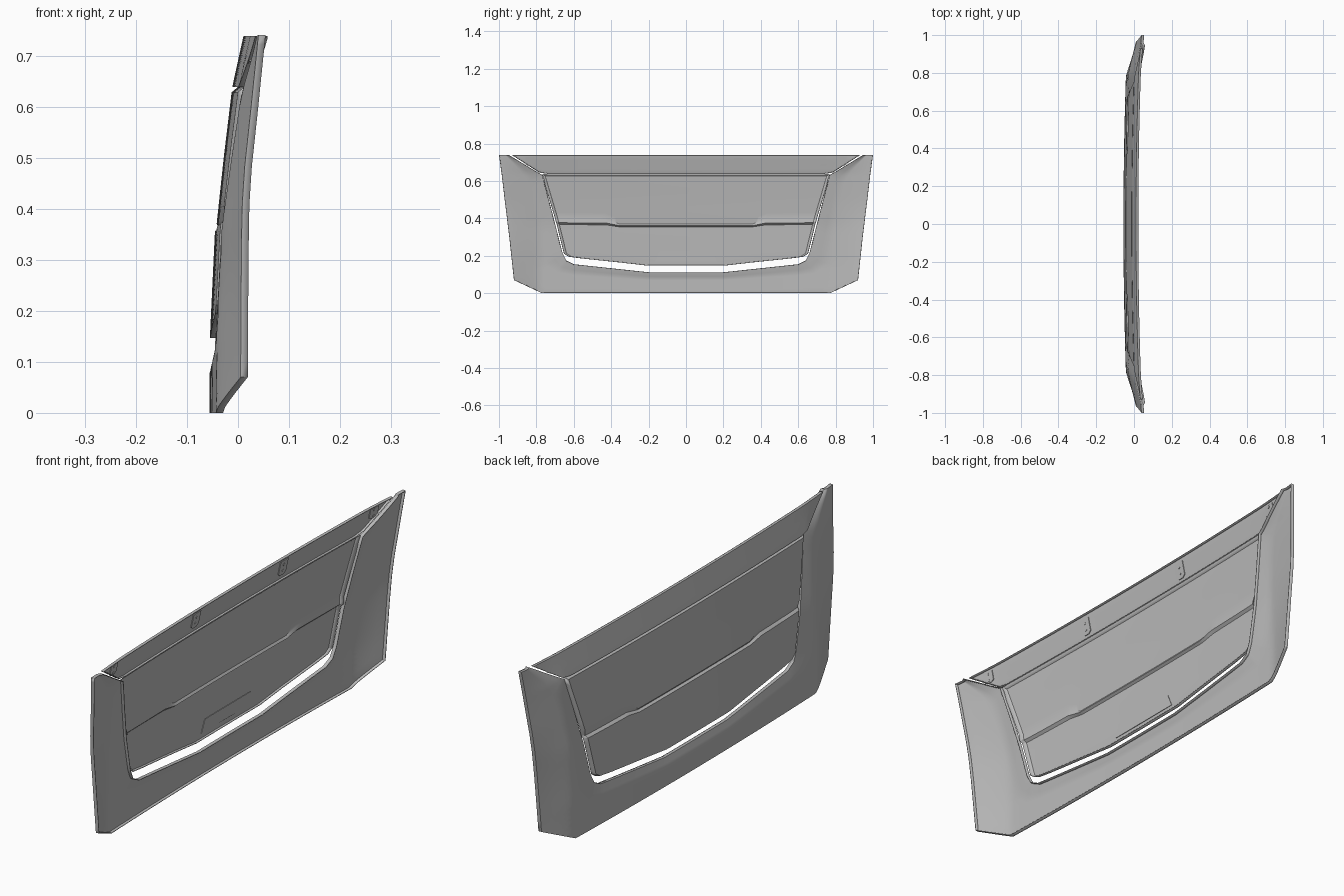
import bpy, bmesh, math
from mathutils import Vector

cube = bpy.data.objects.get("Cube")
if cube:
    bpy.data.objects.remove(cube)


def material(name, rgb):
    m = bpy.data.materials.new(name)
    m.use_nodes = True
    m.diffuse_color = (*rgb, 1)
    m.node_tree.nodes["Principled BSDF"].inputs["Base Color"].default_value = (*rgb, 1)
    return m


GREY = material("panel grey", (0.5, 0.5, 0.5))


def interp(table, v):
    for (a, p), (b, q) in zip(table, table[1:]):
        if v <= b:
            return p + (q - p) * max(0, (v - a) / (b - a))
    return table[-1][1]


# Outer skin: depth along x as a function of width and height
MIDDLE = [(0, -.056), (.15, -.055), (.36, -.045), (.5, -.029), (.64, -.011), (.74, .011)]
EDGE = [(0, .003), (.4, .008), (.48, .013), (.6, .026), (.74, .04)]
BEND = .78


def skin(y, z):
    a = abs(y)
    x = interp(MIDDLE, z) + .013 * min(a / BEND, 1) ** 2
    if a > BEND:
        t = (a - BEND) / (.908 + .125 * z - BEND)
        x += (interp(EDGE, z) - x) * t ** 1.15
    return x


def finish(name, bm, smooth=True):
    me = bpy.data.meshes.new(name)
    bm.to_mesh(me)
    bm.free()
    ob = bpy.data.objects.new(name, me)
    bpy.context.collection.objects.link(ob)
    me.materials.append(GREY)
    if smooth:
        bpy.ops.object.select_all(action='DESELECT')
        ob.select_set(True)
        bpy.context.view_layer.objects.active = ob
        bpy.ops.object.shade_smooth_by_angle(angle=math.radians(35))
    return ob


def mirrored(half, steps):
    """Mirror a half path across the middle and subdivide it."""
    full = [(-y, z) for y, z in reversed(half[1:])] + half
    pts = []
    for (y0, z0), (y1, z1) in zip(full, full[1:]):
        pts += [(y0 + (y1 - y0) * i / steps, z0 + (z1 - z0) * i / steps) for i in range(steps)]
    return pts + [full[-1]]


def skin_panel(name, paths, sinks, rows, flange, steps=6):
    """Loft between paths on the skin, turn the rim inward and thicken."""
    paths = [mirrored(p, steps) for p in paths]
    bm = bmesh.new()
    grid = []
    for k in range(len(paths) - 1):
        for r in range(rows[k] + (k == len(paths) - 2)):
            t = r / rows[k]
            sink = sinks[k] + (sinks[k + 1] - sinks[k]) * t
            line = []
            for (y0, z0), (y1, z1) in zip(paths[k], paths[k + 1]):
                y, z = y0 + (y1 - y0) * t, z0 + (z1 - z0) * t
                line.append(bm.verts.new((skin(y, z) + sink, y, z)))
            grid.append(line)
    for low, high in zip(grid, grid[1:]):
        for i in range(len(low) - 1):
            bm.faces.new((low[i], high[i], high[i + 1], low[i + 1]))
    rim = [e for e in bm.edges if e.is_boundary]
    lip = bmesh.ops.extrude_edge_only(bm, edges=rim)["geom"]
    for v in lip:
        if isinstance(v, bmesh.types.BMVert):
            v.co = flange(v.co.copy())
    bmesh.ops.recalc_face_normals(bm, faces=bm.faces)
    if sum(f.normal.x * f.calc_area() for f in bm.faces) > 0:
        bmesh.ops.reverse_faces(bm, faces=bm.faces)
    ob = finish(name, bm)
    mod = ob.modifiers.new("thickness", 'SOLIDIFY')
    mod.thickness = .003
    mod.offset = -1
    return ob


# Surrounding frame with swept-back wings and a bevelled inner edge
inner = [(0, .112), (.2, .112), (.6, .155), (.64, .175), (.66, .215),
         (.715, .43), (.768, .632), (.82, .662), (.945, .738)]
outer = [(0, 0), (.2, 0), (.6, 0), (.77, 0), (.92, .07),
         (.945, .3), (.972, .52), (.985, .63), (1, .74)]


def between(a, b, t):
    return [(p[0] + (q[0] - p[0]) * t, p[1] + (q[1] - p[1]) * t) for p, q in zip(a, b)]


skin_panel("surround_frame", [inner, between(inner, outer, .3), outer],
           [.009, 0, 0], [3, 9], lambda c: c + Vector((.014, 0, 0)))

# Centre panel with a stepped crease across it
width = (0, .2, .335, .4, .55, .615, .64)
bottom = list(zip(width, (.147, .147, .163, .17, .186, .195, .212)))
scale = lambda s, zs: list(zip([w * s for w in width], zs))
crease_low = scale(1.06, (.356, .356, .356, .366, .368, .369, .37))
crease_mid = scale(1.065, (.362, .362, .362, .376, .377, .378, .379))
crease_high = scale(1.075, (.37, .37, .37, .402, .404, .405, .405))
top = scale(1.178, (.628,) * len(width))


def centre_lip(c):
    return Vector((c.x + .012, c.y * 1.02, c.z + (.01 if c.z > .6 else 0)))


skin_panel("centre_panel", [bottom, crease_low, crease_mid, crease_high, top],
           [0, 0, .009, .002, 0], [8, 1, 2, 8], centre_lip)

# Upper panel above the centre opening
upper_low = [(0, .638), (.4, .638), (.74, .638), (.785, .645)]
upper_high = [(0, .738), (.45, .738), (.84, .738), (.93, .738)]
skin_panel("upper_panel", [upper_low, upper_high], [0, 0], [8],
           lambda c: c + Vector((.012, 0, 0)), steps=8)


def plate(name, outline, depth=.006):
    """Thin plate fixed to the inner side of the skin."""
    bm = bmesh.new()
    layers = [[bm.verts.new((skin(y, z) + d, y, z)) for y, z in outline]
              for d in (.002, depth)]
    bm.faces.new(layers[0][::-1])
    bm.faces.new(layers[1])
    n = len(outline)
    for i in range(n):
        j = (i + 1) % n
        bm.faces.new((layers[0][i], layers[0][j], layers[1][j], layers[1][i]))
    bmesh.ops.recalc_face_normals(bm, faces=bm.faces)
    return finish(name, bm, smooth=False)


def disc(y, z, r, n=12):
    return [(y + r * math.cos(2 * math.pi * i / n), z + r * math.sin(2 * math.pi * i / n))
            for i in range(n)]


# Hinge brackets with bolt heads on the inner side
for side, label in ((1, "left"), (-1, "right")):
    for y, z, h, place in ((.28, .69, .032, "inner"), (.835, .705, .022, "outer")):
        y *= side
        plate(f"{label}_{place}_bracket",
              [(y - .024, z + h), (y - .024, z - h * .7), (y - .012, z - h),
               (y + .012, z - h), (y + .024, z - h * .7), (y + .024, z + h)])
        for dz in (-.013, .013):
            plate(f"{label}_{place}_bolt", disc(y, z + dz, .005), .008)

# Plain mounting plate low on the inner side of the centre panel
plate("mounting_plate", [(-.165, .17), (.165, .17), (.145, .222), (-.145, .222)], .005)
